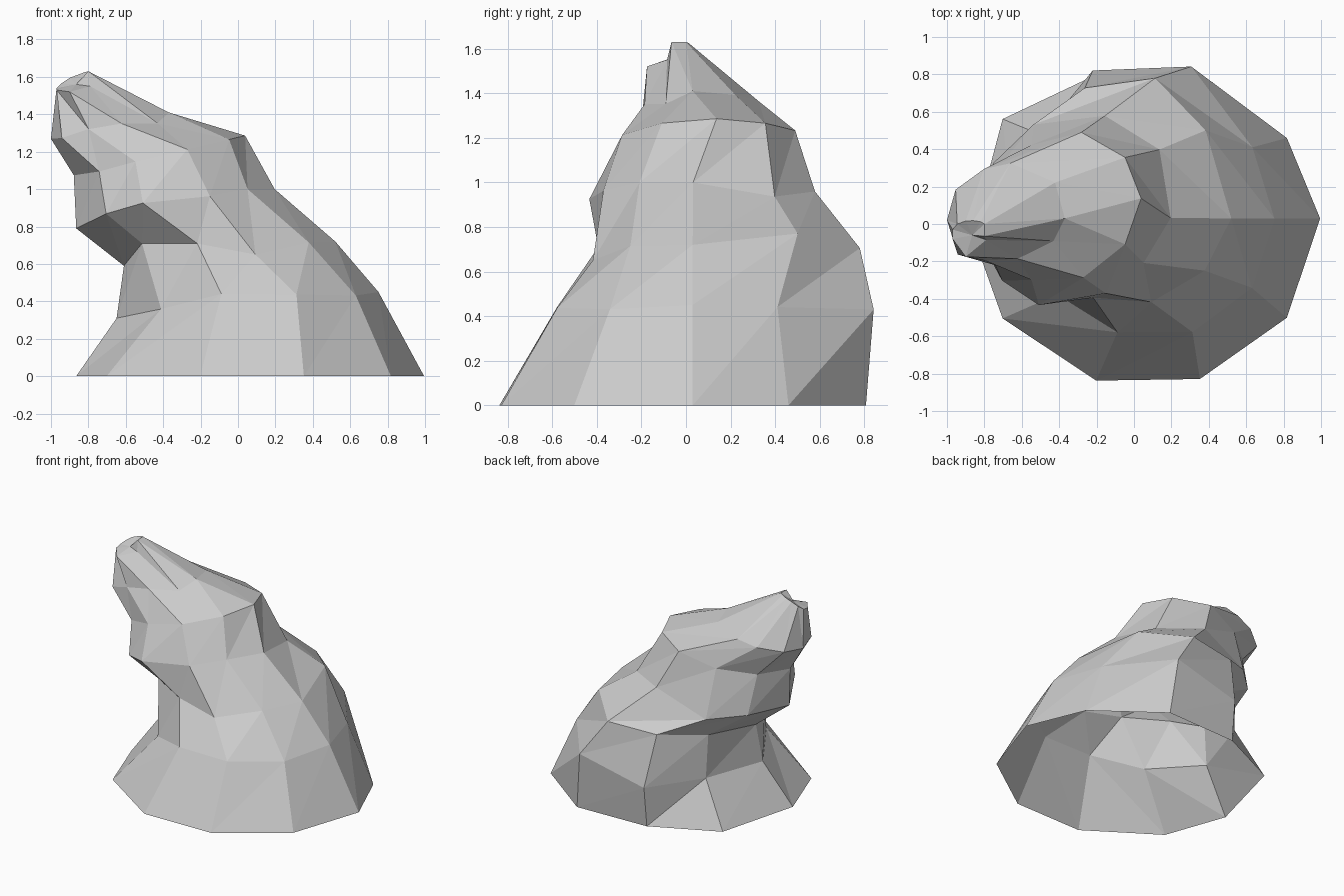
import bpy
import bmesh
from math import cos, sin, tau
from mathutils import Vector

SIDES = 10

cube = bpy.data.objects.get("Cube")
if cube:
    bpy.data.objects.remove(cube)


def make_material(name, colour):
    material = bpy.data.materials.new(name)
    material.use_nodes = True
    material.diffuse_color = colour
    material.node_tree.nodes["Principled BSDF"].inputs["Base Color"].default_value = colour
    return material


def tilted_ring(centre, long_axis, side_axis):
    """Corners of a tilted ellipse, running from the tail side towards the front."""
    centre, long_axis, side_axis = Vector(centre), Vector(long_axis), Vector(side_axis)
    angles = [tau * step / SIDES for step in range(SIDES)]
    return [centre + long_axis * cos(angle) + side_axis * sin(angle) for angle in angles]


def knock(ring, corner, *offset):
    """Push one corner off the even outline."""
    ring[corner] += Vector(offset)


# Ground outline
ground = tilted_ring((.065, -.02, 0), (.93, .03, 0), (0, -.86, 0))
knock(ground, 0, 0, .02, 0)
knock(ground, 3, .02, .01, 0)
knock(ground, 4, -.015, .045, 0)
knock(ground, 6, -.015, .1, 0)
knock(ground, 9, 0, -.05, 0)

# Flared skirt
skirt = tilted_ring((.076, .064, .39), (.69, .01, .06), (.035, -.72, .03))
knock(skirt, 0, -.015, -.045, 0)
knock(skirt, 1, -.025, .01, -.025)
knock(skirt, 2, -.01, .04, 0)
knock(skirt, 3, .015, .045, .04)
knock(skirt, 4, .05, -.01, 0)
knock(skirt, 5, -.035, -.05, -.02)
knock(skirt, 7, -.05, .075, -.04)
knock(skirt, 8, .05, .09, .05)
knock(skirt, 9, .02, -.085, .02)

# Narrow waist below the overhang
waist = tilted_ring((-.06, .12, .69), (.56, .01, .05), (0, -.6, 0))
knock(waist, 0, .02, -.1, -.02)
knock(waist, 1, -.015, -.025, -.015)
knock(waist, 2, -.02, .03, -.055)
knock(waist, 3, .015, .06, .035)
knock(waist, 4, 0, .02, .06)
knock(waist, 5, .01, -.08, -.05)
knock(waist, 7, -.03, .04, .01)
knock(waist, 8, 0, .086, 0)
knock(waist, 9, -.01, .02, .04)

# Overhanging shoulder
shoulder = tilted_ring((-.327, .06, .91), (.523, .037, .1), (0, -.507, .033))
knock(shoulder, 0, 0, -.065, -.01)
knock(shoulder, 1, -.045, 0, -.01)
knock(shoulder, 2, .015, .04, -.01)
knock(shoulder, 3, -.02, 0, .015)
knock(shoulder, 4, .045, -.035, .02)
knock(shoulder, 5, -.015, -.03, -.02)
knock(shoulder, 7, -.05, 0, -.05)
knock(shoulder, 8, .01, .025, .05)
knock(shoulder, 9, .04, .01, -.035)

# Neck
neck = tilted_ring((-.41, .068, 1.18), (.448, .069, .106), (0, -.395, 0))
knock(neck, 3, 0, .03, 0)
knock(neck, 4, .03, 0, 0)
knock(neck, 5, -.02, 0, 0)
knock(neck, 8, -.01, .025, .02)

# Brow under the peak
brow = tilted_ring((-.697, .044, 1.333), (.31, .023, .064), (.01, -.27, -.013))
knock(brow, 0, .017, -.037, .013)
knock(brow, 1, .01, .005, -.025)
knock(brow, 2, -.03, .02, .01)
knock(brow, 3, -.015, .025, .02)
knock(brow, 4, 0, -.03, 0)
knock(brow, 5, .007, 0, 0)
knock(brow, 8, -.05, .017, 0)
knock(brow, 9, .03, 0, 0)

# Chipped peak with a notch on its front edge
peak = [Vector(point) for point in (
    (-.8, -.065, 1.63), (-.79, -.085, 1.55), (-.9, -.175, 1.52), (-.97, -.08, 1.53),
    (-.97, -.03, 1.54), (-.945, 0, 1.565), (-.9, .016, 1.595), (-.86, .018, 1.61),
    (-.82, .012, 1.625), (-.8, 0, 1.63))]
crown = Vector((-.865, -.06, 1.56))

# Skin the outlines into one faceted shell, open underneath
bm = bmesh.new()
rings = [[bm.verts.new(point) for point in ring]
         for ring in (ground, skirt, waist, shoulder, neck, brow, peak)]
for lower, upper in zip(rings, rings[1:]):
    for i in range(SIDES):
        j = (i + 1) % SIDES
        bm.faces.new((lower[i], upper[i], lower[j]))
        bm.faces.new((upper[i], upper[j], lower[j]))

# Close the peak with a fan
tip = bm.verts.new(crown)
for i in range(SIDES):
    bm.faces.new((rings[-1][i], tip, rings[-1][(i + 1) % SIDES]))

mesh = bpy.data.meshes.new("leaning_rock")
bm.to_mesh(mesh)
bm.free()
rock = bpy.data.objects.new("leaning_rock", mesh)
bpy.context.collection.objects.link(rock)
mesh.materials.append(make_material("stone_grey", (.6, .6, .6, 1)))
